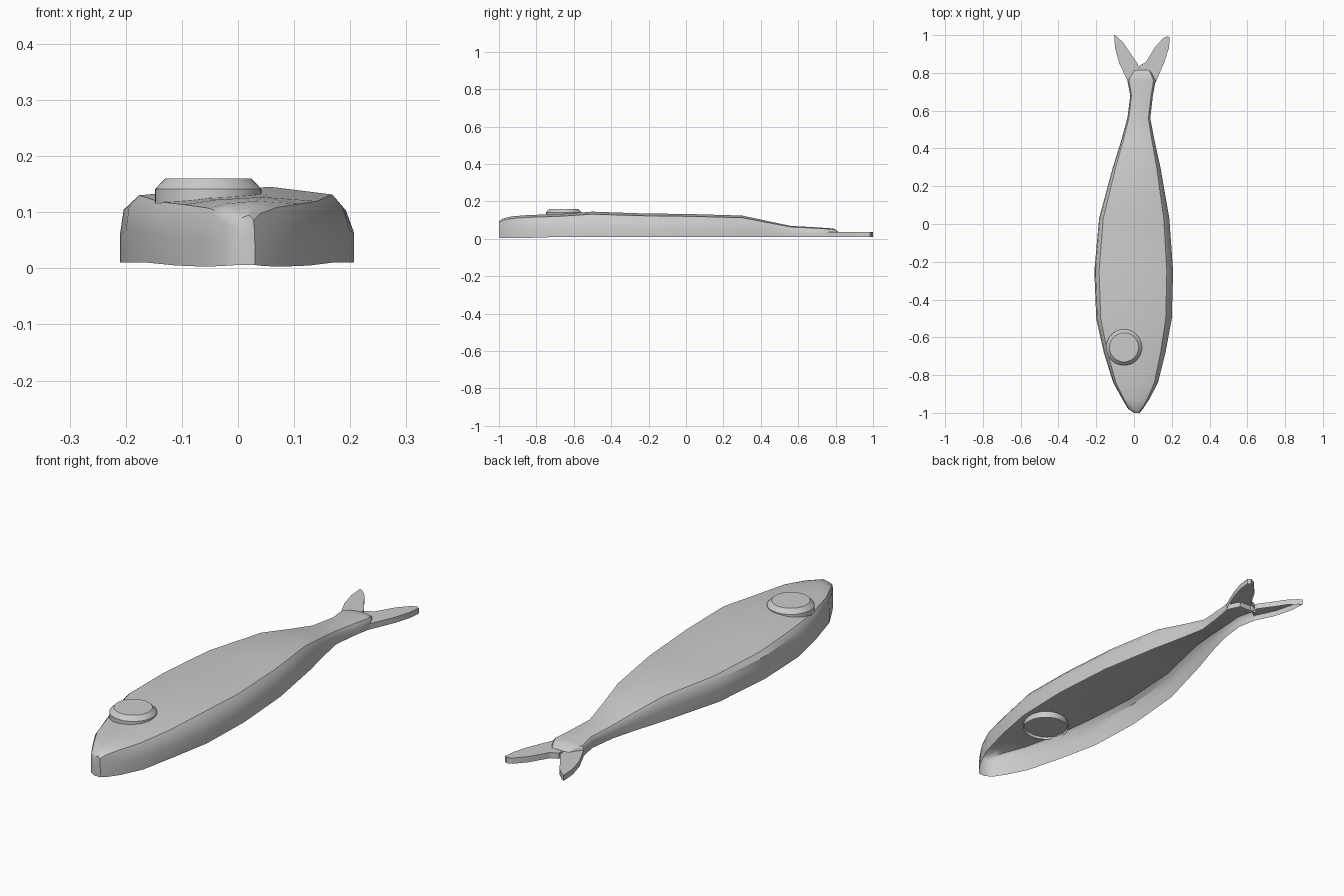
import bpy, bmesh
from math import cos, sin, tau


def make_object(name, bm, angle=0.6):
    bmesh.ops.recalc_face_normals(bm, faces=bm.faces)
    mesh = bpy.data.meshes.new(name)
    bm.to_mesh(mesh)
    bm.free()
    ob = bpy.data.objects.new(name, mesh)
    bpy.context.collection.objects.link(ob)
    bpy.ops.object.select_all(action='DESELECT')
    ob.select_set(True)
    bpy.context.view_layer.objects.active = ob
    bpy.ops.object.shade_smooth_by_angle(angle=angle)
    return ob


def loft(bm, rows, closed=False):
    loops = [[bm.verts.new(p) for p in row] for row in rows]
    for a, b in zip(loops, loops[1:]):
        n = len(a)
        for i in range(n if closed else n - 1):
            j = (i + 1) % n
            bm.faces.new((a[i], a[j], b[j], b[i]))
    return loops


# Body: hollow shell, open below. Stations: y, left x, right x, bottom z, top z
stations = [
    (-1.00, 0.00, 0.03, 0.006, 0.095),
    (-0.98, -0.03, 0.046, 0.004, 0.108),
    (-0.93, -0.06, 0.08, 0.003, 0.12),
    (-0.84, -0.11, 0.127, 0.005, 0.127),
    (-0.68, -0.16, 0.167, 0.01, 0.132),
    (-0.50, -0.20, 0.20, 0.01, 0.145),
    (-0.25, -0.21, 0.207, 0.01, 0.136),
    (0.03, -0.185, 0.187, 0.01, 0.132),
    (0.30, -0.112, 0.14, 0.01, 0.124),
    (0.45, -0.065, 0.107, 0.01, 0.092),
    (0.56, -0.035, 0.086, 0.01, 0.069),
    (0.68, -0.02, 0.10, 0.01, 0.062),
    (0.76, -0.035, 0.115, 0.01, 0.057),
    (0.79, -0.012, 0.10, 0.01, 0.055),
    (0.815, 0.00, 0.088, 0.01, 0.036),
]
# Cross-section: fraction of half width, fraction of height
section = [(-1, 0), (-1, 0.42), (-0.97, 0.75), (-0.88, 0.89), (-0.4, 0.96),
           (0.3, 1.0), (0.84, 0.9), (0.93, 0.74), (1, 0.42), (1, 0)]
bm = bmesh.new()
rows = []
for y, xl, xr, zb, zt in stations:
    c, h = (xl + xr) / 2, (xr - xl) / 2
    rows.append([(c + h * u, y, zb + (zt - zb) * v) for u, v in section])
loops = loft(bm, rows)
bm.faces.new(loops[0])
bm.faces.new(loops[-1])
make_object("fish_body", bm)

# Eye: chamfered disc, open below, poking through the shell
bm = bmesh.new()
rings = [[(-0.053 + r * cos(tau * i / 40), -0.653 + r * sin(tau * i / 40), z)
          for i in range(40)]
         for r, z in ((0.095, 0.108), (0.095, 0.141), (0.077, 0.16))]
loops = loft(bm, rings, closed=True)
bm.faces.new(loops[-1])
make_object("eye", bm, 0.5)

# Tail fins: thin plates with side walls, open below
fins = {
    "tail_fin_left": [(-0.035, 0.76), (-0.078, 0.85), (-0.1, 0.93),
                      (-0.105, 1.0), (-0.09, 0.992), (-0.057, 0.96),
                      (-0.02, 0.905), (0.022, 0.845), (0.025, 0.80)],
    "tail_fin_right": [(0.115, 0.75), (0.162, 0.86), (0.184, 0.93),
                       (0.19, 0.985), (0.178, 0.994), (0.155, 0.985),
                       (0.11, 0.935), (0.063, 0.856), (0.03, 0.84),
                       (0.03, 0.80)],
}
for name, outline in fins.items():
    bm = bmesh.new()
    loops = loft(bm, [[(x, y, z) for x, y in outline] for z in (0.01, 0.035)])
    bm.faces.new(loops[-1])
    make_object(name, bm, 0.5)
